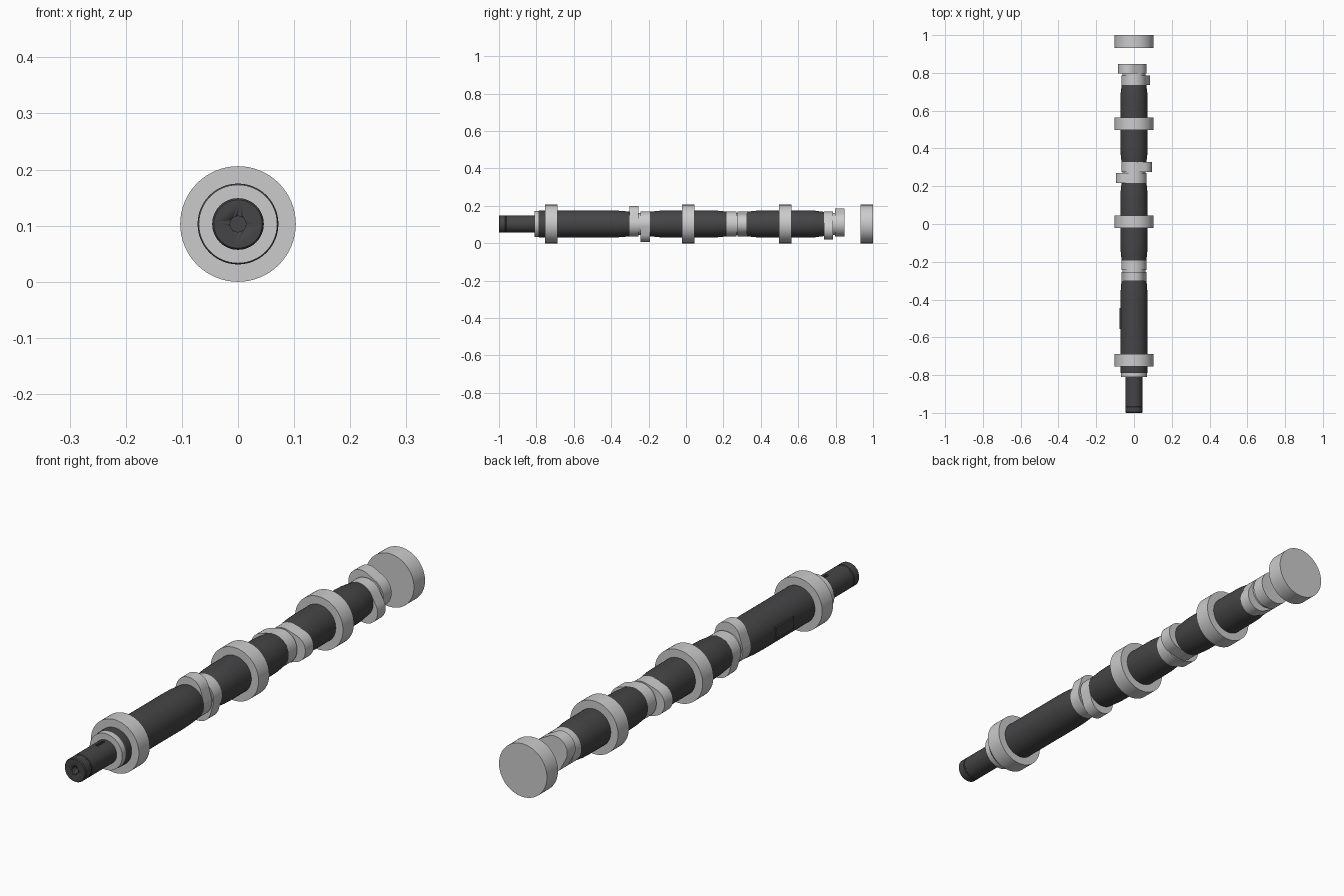
import bpy, bmesh
from math import cos, sin, pi, radians

if "Cube" in bpy.data.objects:
    bpy.data.objects.remove(bpy.data.objects["Cube"])

AXIS_Z = 0.103
SIDES = 64

dark = bpy.data.materials.new("dark_steel")
dark.diffuse_color = (0.06, 0.06, 0.063, 1)
dark.use_nodes = True
dark.node_tree.nodes["Principled BSDF"].inputs["Base Color"].default_value = dark.diffuse_color


def loft(name, rings, mat=None):
    """Skin closed rings of points into a capped solid, smooth by angle."""
    bm = bmesh.new()
    loops = [[bm.verts.new(p) for p in ring] for ring in rings]
    for a, b in zip(loops, loops[1:]):
        n = len(a)
        for i in range(n):
            bm.faces.new((a[i], a[(i + 1) % n], b[(i + 1) % n], b[i]))
    bm.faces.new(loops[0])
    bm.faces.new(loops[-1])
    bmesh.ops.recalc_face_normals(bm, faces=bm.faces)
    me = bpy.data.meshes.new(name)
    bm.to_mesh(me)
    bm.free()
    ob = bpy.data.objects.new(name, me)
    bpy.context.collection.objects.link(ob)
    if mat:
        me.materials.append(mat)
    bpy.ops.object.select_all(action='DESELECT')
    ob.select_set(True)
    bpy.context.view_layer.objects.active = ob
    bpy.ops.object.shade_smooth_by_angle(angle=radians(30))
    return ob


def lathe(name, profile, mat=None):
    """Revolve (y, radius) pairs round the shaft axis."""
    ang = [2 * pi * i / SIDES for i in range(SIDES)]
    return loft(name, [[(r * cos(a), y, AXIS_Z + r * sin(a)) for a in ang]
                       for y, r in profile], mat)


def lobe(name, y0, y1, nose_deg, base=0.066, nose=0.054, dist=0.042):
    """Cam outline: base circle and nose circle joined by tangents."""
    outline = []
    for i in range(SIDES):
        t = 2 * pi * i / SIDES
        on_nose = cos(t) > (base - nose) / dist
        r, d = (nose, dist) if on_nose else (base, 0)
        n = radians(nose_deg)
        outline.append((r * cos(t + n) + d * cos(n), r * sin(t + n) + d * sin(n)))
    return loft(name, [[(x, y, AXIS_Z + z) for x, z in outline] for y in (y0, y1)])


def box(name, loc, size, mat=None):
    bpy.ops.mesh.primitive_cube_add(size=1, location=loc)
    ob = bpy.context.object
    ob.name = name
    ob.scale = size
    if mat:
        ob.data.materials.append(mat)
    return ob


# Barrel shaped shaft sections, narrowing where they meet the lobes
R = 0.072
lathe("shaft_front", [(-0.79, 0.069), (-0.785, R), (-0.40, R), (-0.36, 0.071),
                      (-0.32, 0.068), (-0.29, 0.064)], dark)
lathe("shaft_second", [(-0.21, 0.064), (-0.18, 0.067), (-0.14, 0.071),
                       (-0.11, R), (0.01, R)], dark)
lathe("shaft_third", [(0.01, R), (0.14, R), (0.17, 0.071), (0.20, 0.068),
                      (0.23, 0.064)], dark)
lathe("shaft_fourth", [(0.31, 0.064), (0.345, 0.068), (0.375, 0.071),
                       (0.41, R), (0.53, R)], dark)
lathe("shaft_rear", [(0.53, R), (0.66, R), (0.69, 0.071), (0.72, 0.067),
                     (0.75, 0.063)], dark)
box("shaft_pad", (-0.068, -0.5, AXIS_Z), (0.015, 0.11, 0.045), dark)

# Thin cores between neighbouring lobes
for i, (y0, y1) in enumerate([(-0.28, -0.22), (0.24, 0.31), (0.75, 0.83)]):
    lathe(f"lobe_core_{i + 1}", [(y0, 0.06), (y1, 0.06)])

# Bearing journals, the last one stands apart
for i, (y0, y1) in enumerate([(-0.755, -0.688), (-0.021, 0.045),
                              (0.497, 0.564), (0.932, 1.0)]):
    lathe(f"journal_{i + 1}", [(y0, 0.103), (y1, 0.103)])

# Cam lobes: start, end, nose direction
for i, (y0, y1, a) in enumerate([(-0.303, -0.254, 90), (-0.243, -0.193, -90),
                                 (0.217, 0.269, 180), (0.276, 0.327, 0),
                                 (0.737, 0.786, -45), (0.797, 0.848, 135)]):
    lobe(f"cam_lobe_{i + 1}", y0, y1, a)

# Light thrust ring and the drive stub in front of it
lathe("thrust_ring", [(-0.81, 0.07), (-0.788, 0.07)])
stub = lathe("drive_stub", [(-1.0, 0.043), (-0.996, 0.046), (-0.968, 0.046),
                            (-0.966, 0.0445), (-0.962, 0.0445), (-0.96, 0.046),
                            (-0.80, 0.046)], dark)

# Centre hole and keyway cut into the stub
cutters = [lathe("hole_cutter", [(-1.05, 0.014), (-0.96, 0.014)]),
           box("keyway_cutter", (0, -0.845, AXIS_Z + 0.046), (0.012, 0.045, 0.016))]
for c in cutters:
    mod = stub.modifiers.new(c.name, 'BOOLEAN')
    mod.operation = 'DIFFERENCE'
    mod.object = c
    bpy.context.view_layer.objects.active = stub
    bpy.ops.object.modifier_move_to_index(modifier=mod.name, index=0)
    bpy.ops.object.modifier_apply(modifier=mod.name)
    bpy.data.objects.remove(c)
